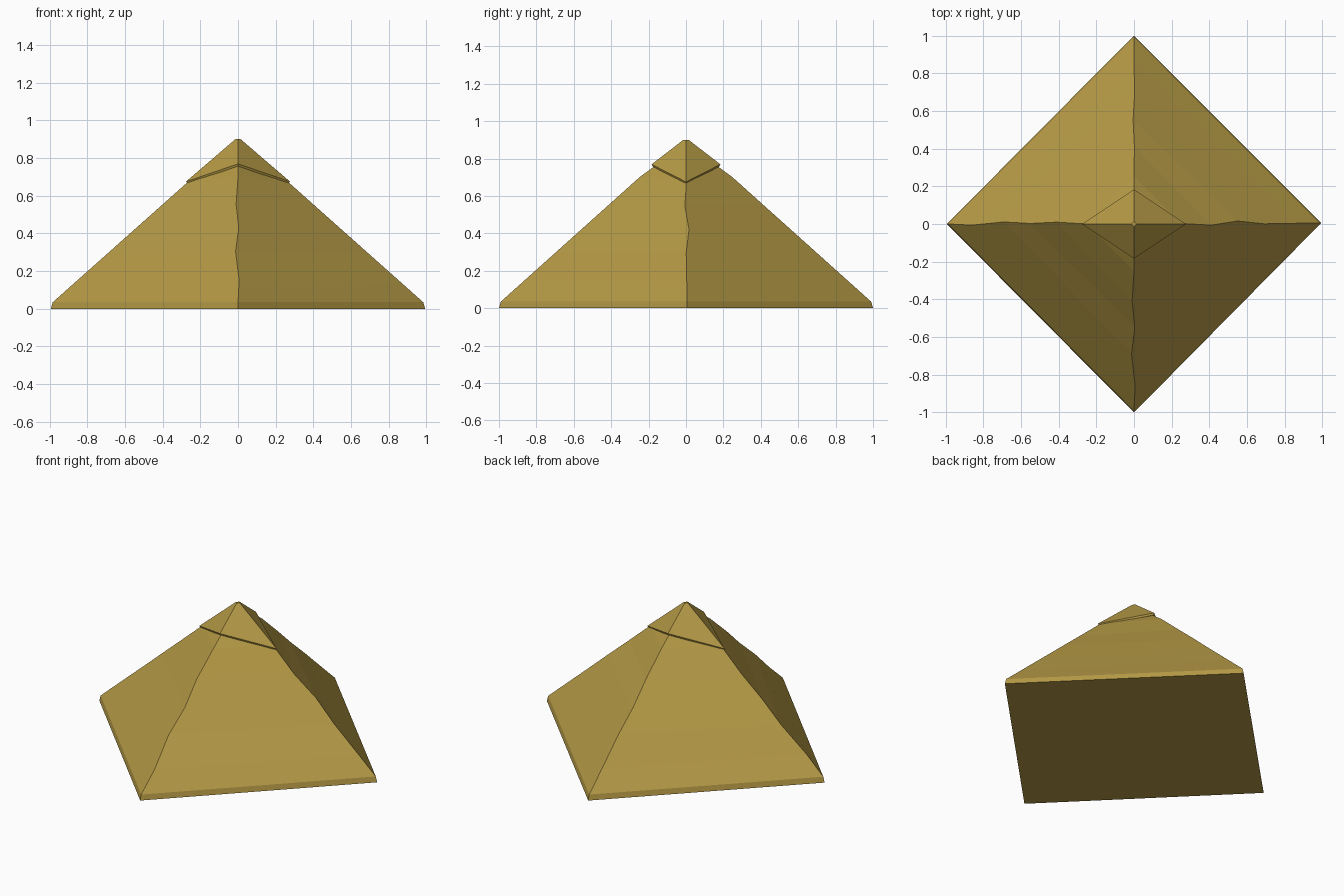
import bpy

if "Cube" in bpy.data.objects:
    bpy.data.objects.remove(bpy.data.objects["Cube"])

stone = bpy.data.materials.new("ochre stone")
stone.diffuse_color = (0.46, 0.32, 0.06, 1)
stone.use_nodes = True
stone.node_tree.nodes["Principled BSDF"].inputs["Base Color"].default_value = stone.diffuse_color


def stack(name, rings):
    """Closed solid through a stack of four-cornered rings (+x, +y, -x, -y)."""
    verts = [p for ring in rings for p in ring]
    faces = [(3, 2, 1, 0)]
    for k in range(len(rings) - 1):
        a, b = 4 * k, 4 * k + 4
        faces += [(a + i, a + (i + 1) % 4, b + (i + 1) % 4, b + i) for i in range(4)]
    n = len(verts)
    faces.append((n - 4, n - 3, n - 2, n - 1))
    mesh = bpy.data.meshes.new(name)
    mesh.from_pydata(verts, [], faces)
    mesh.materials.append(stone)
    obj = bpy.data.objects.new(name, mesh)
    bpy.context.collection.objects.link(obj)
    return obj


def diamond(rx, ry, zx, zy, off=(0, 0, 0, 0)):
    """Corners on the four axes, each shifted sideways by its own offset."""
    return [(rx, off[0], zx), (off[1], ry, zy), (-rx, off[2], zx), (off[3], -ry, zy)]


# Body: low bevelled foot, then weathered ridges that wander sideways
rings = [diamond(0.993, 1.0, 0, 0, (0.005, 0, 0, 0)),
         diamond(0.983, 0.99, 0.035, 0.035, (0.005, 0, 0, 0))]
wander = [(0.86, (0.004, 0.000, -0.006, 0.006)),
          (0.69, (0.001, 0.003, 0.011, -0.013)),
          (0.55, (0.016, -0.005, 0.003, 0.004)),
          (0.41, (-0.006, 0.002, 0.010, -0.010)),
          (0.25, (0.003, 0.000, 0.000, 0.000))]
for r, off in wander:
    rings.append(diamond(r, r, 0.035 + (0.983 - r) * 0.89, 0.035 + (0.99 - r) * 0.897, off))
rings.append(diamond(0.02, 0.02, 0.87, 0.87))
stack("pyramid_body", rings)

# Capstone: thin rim overhanging the body, small flat tip
stack("capstone", [diamond(0.268, 0.178, 0.663, 0.757),
                   diamond(0.276, 0.184, 0.675, 0.769),
                   diamond(0.014, 0.014, 0.9, 0.9)])
